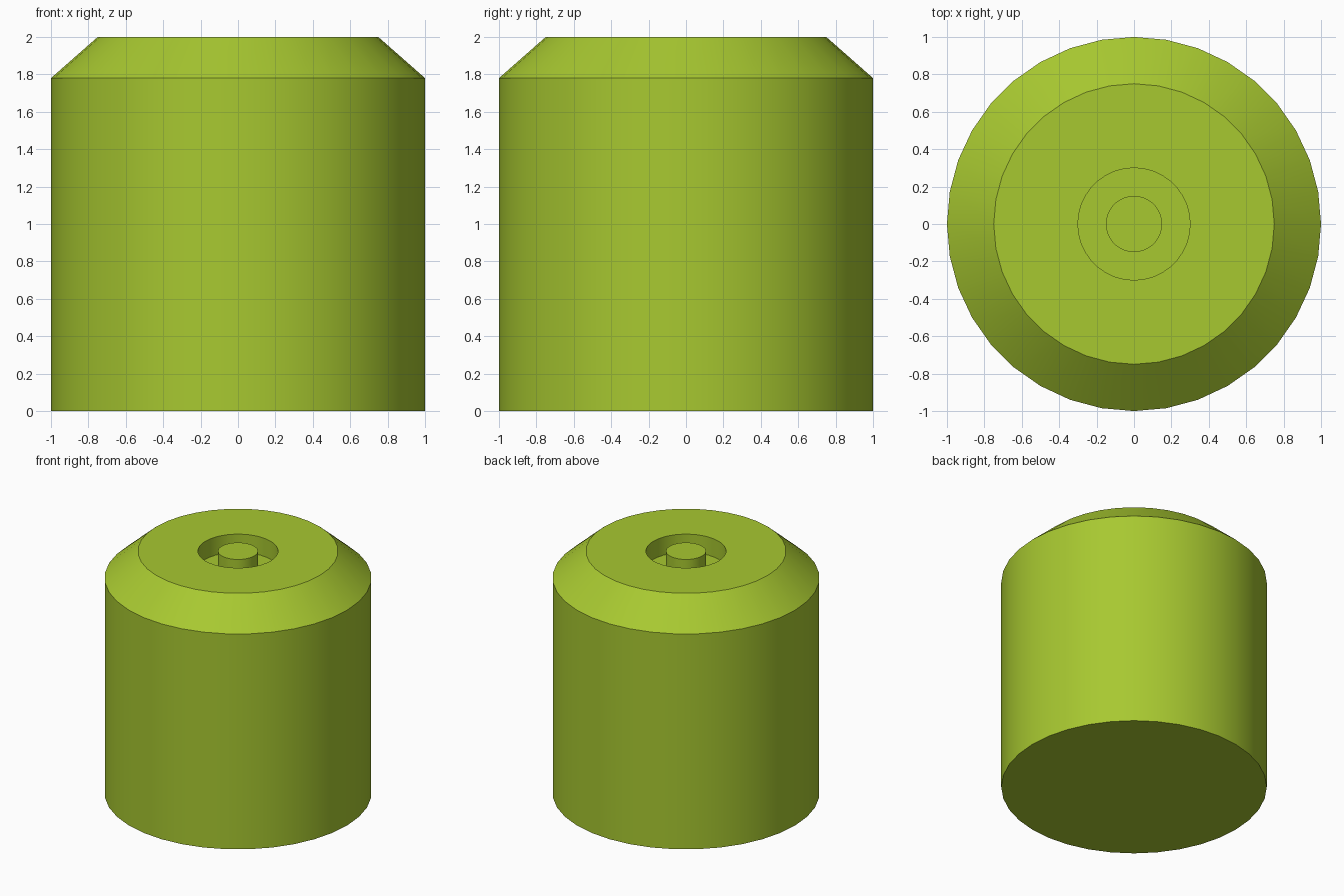
import bpy, bmesh, math

if "Cube" in bpy.data.objects:
    bpy.data.objects.remove(bpy.data.objects["Cube"])

SIDES = 36
# half section (radius, z): base, wall, chamfer, top, ring recess, centre pin
PROFILE = [(1.0, 0.0), (1.0, 1.78), (0.75, 2.0), (0.3, 2.0),
           (0.3, 1.85), (0.15, 1.85), (0.15, 2.0)]


def lathe(name, profile, sides):
    bm = bmesh.new()
    rings = []
    for r, z in profile:
        rings.append([bm.verts.new((r * math.cos(2 * math.pi * i / sides),
                                    r * math.sin(2 * math.pi * i / sides), z))
                      for i in range(sides)])
    for a, b in zip(rings, rings[1:]):
        for i in range(sides):
            j = (i + 1) % sides
            bm.faces.new((a[i], a[j], b[j], b[i]))
    bm.faces.new(rings[0][::-1])
    bm.faces.new(rings[-1])
    bmesh.ops.recalc_face_normals(bm, faces=bm.faces)
    mesh = bpy.data.meshes.new(name)
    bm.to_mesh(mesh)
    bm.free()
    obj = bpy.data.objects.new(name, mesh)
    bpy.context.collection.objects.link(obj)
    return obj


# chamfered drum with recessed ring around a central pin
drum = lathe("chamfered_drum", PROFILE, SIDES)
mat = bpy.data.materials.new("olive_green")
mat.diffuse_color = (0.39, 0.58, 0.03, 1.0)
mat.use_nodes = True
mat.node_tree.nodes["Principled BSDF"].inputs["Base Color"].default_value = mat.diffuse_color
drum.data.materials.append(mat)

bpy.context.view_layer.objects.active = drum
drum.select_set(True)
bpy.ops.object.shade_smooth_by_angle(angle=math.radians(30))
